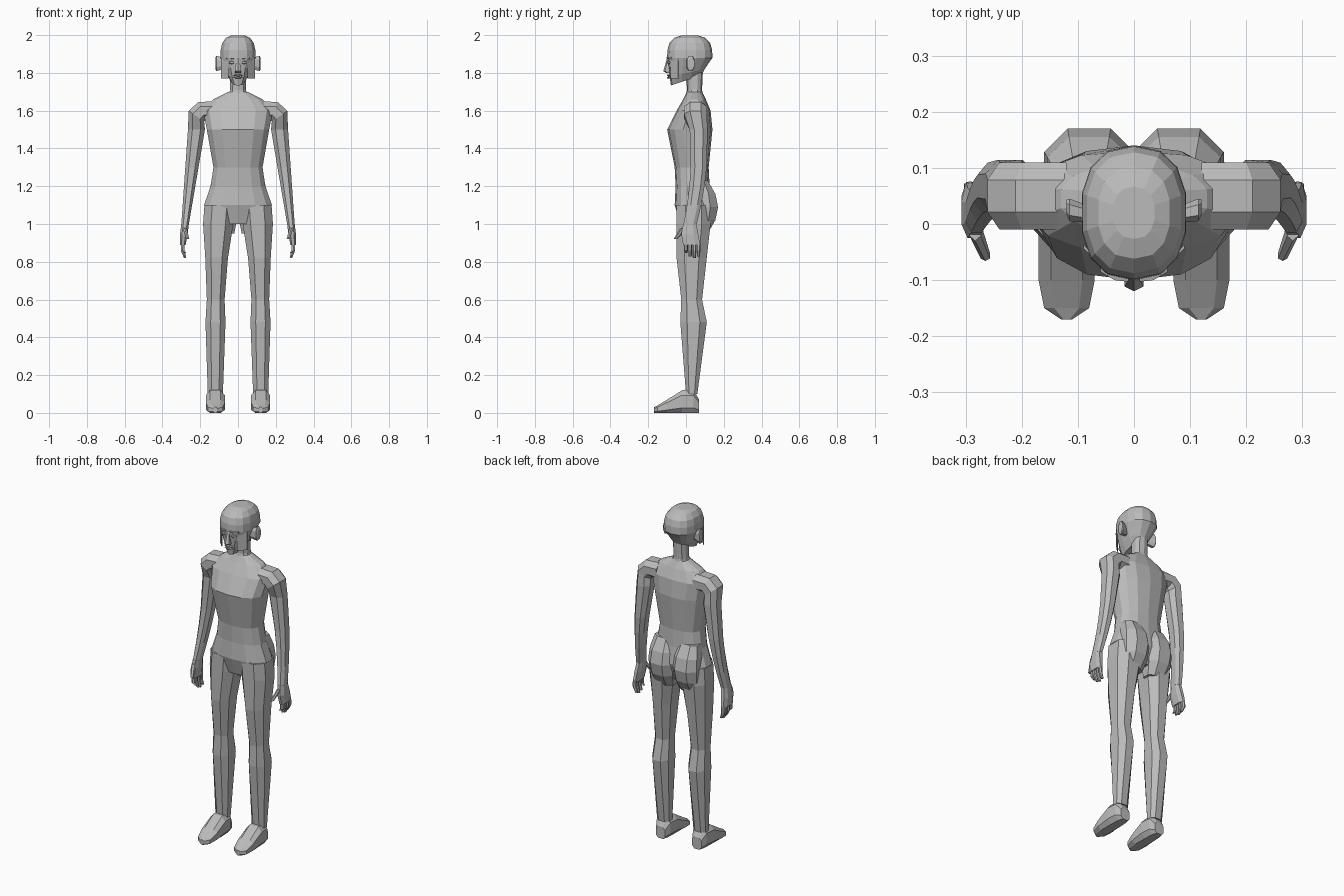
import bpy
import bmesh
from math import cos, sin, pi, radians
from mathutils import Vector

cube = bpy.data.objects.get("Cube")
if cube:
    bpy.data.objects.remove(cube, do_unlink=True)

grey = (0.5, 0.5, 0.5, 1)
skin = bpy.data.materials.new("plain grey")
skin.use_nodes = True
skin.diffuse_color = grey
skin.node_tree.nodes["Principled BSDF"].inputs["Base Color"].default_value = grey


def signed_power(value, exponent):
    return abs(value) ** exponent * (1 if value > 0 else -1)


def outline(sides, power):
    """Unit rounded-box outline whose extents are exactly one."""
    angles = [2 * pi * (i + 0.5) / sides for i in range(sides)]
    across = [signed_power(cos(a), 2 / power) for a in angles]
    along = [signed_power(sin(a), 2 / power) for a in angles]
    return [(p / max(across), q / max(along)) for p, q in zip(across, along)]


def loft(name, rings, sides=8, power=2.4, mirror=True):
    """Skin a row of rings, each a centre and two half-axis vectors."""
    bm = bmesh.new()
    shape = outline(sides, power)
    loops = []
    for centre, across, along in rings:
        centre, across, along = Vector(centre), Vector(across), Vector(along)
        loops.append([bm.verts.new(centre + across * p + along * q) for p, q in shape])
    for low, high in zip(loops, loops[1:]):
        for i in range(sides):
            j = (i + 1) % sides
            bm.faces.new((low[i], low[j], high[j], high[i]))
    bm.faces.new(loops[0])
    bm.faces.new(loops[-1])
    bmesh.ops.recalc_face_normals(bm, faces=bm.faces)
    mesh = bpy.data.meshes.new(name)
    bm.to_mesh(mesh)
    bm.free()
    mesh.materials.append(skin)
    obj = bpy.data.objects.new(name, mesh)
    bpy.context.collection.objects.link(obj)
    if mirror:
        obj.modifiers.new("Mirror", "MIRROR")


def level(x, y, z, width, depth, slope=0):
    """Level ring, optionally rising towards the back."""
    return (x, y, z), (width, 0, 0), (0, depth, depth * slope)


def upright(x, y, z, width, height):
    """Ring facing front to back."""
    return (x, y, z), (width, 0, 0), (0, 0, height)


def sideways(x, y, z, depth, height):
    """Ring facing left to right."""
    return (x, y, z), (0, depth, 0), (0, 0, height)


def rolled(x, y, z, radius, depth, angle):
    """Ring rolled around the y axis, for the bend of the shoulder."""
    a = radians(angle)
    return (x, y, z), (radius * cos(a), 0, radius * sin(a)), (0, depth, 0)


# Trunk from pelvis to collar
trunk = [(1, .04, .1, .07), (1.1, .04, .18, .1), (1.2, .035, .145, .09),
         (1.3, .03, .13, .09), (1.5, .02, .165, .12), (1.6, .04, .185, .09),
         (1.66, .045, .13, .06), (1.7, .045, .05, .04)]
loft("torso", [level(0, y, z, width, depth) for z, y, width, depth in trunk],
     sides=14, mirror=False)

# Rounded seat: a bulge that swells and fades with height
seat = []
for step in range(5):
    swell = sin(pi * (step + 1) / 6)
    seat.append(level(.08, .06 + .03 * swell, .95 + step * .07, .04 + .04 * swell, .08 * swell))
loft("buttock", seat)

# Legs lean inwards near the hip
leg = [(.1, .03, .04, .03), (.48, .04, .053, .07), (.6, .03, .047, .055),
       (.82, .03, .06, .08), (1, .04, .08, .09), (1.1, .04, .08, .09)]
loft("leg", [level(.12 - z ** 4 / 66, y, z, width, depth) for z, y, width, depth in leg])

# Feet, heel to toe
foot = [(.07, .07, .03), (.04, .12, .045), (-.02, .12, .05),
        (-.1, .07, .05), (-.15, .04, .04), (-.17, .03, .01)]
loft("foot", [upright(.12, y, height / 2, width, height / 2) for y, height, width in foot],
     power=3)

# Arms: a bent shoulder, then an even taper to the wrist
arm = [rolled(x, .05, z, .05, .06, angle)
       for x, z, angle in ((.12, 1.6, 90), (.19, 1.6, 65), (.22, 1.57, 35))]
for z in (1.5, 1.3, 1.2, 1.1, 1):
    arm.append(level(.4 - .12 * z, .07 - .3 * (z - 1.4) ** 2, z, z / 20 - .03, z / 40 + .01))
loft("arm", arm)

# Hands
wrist, knuckle = 1, .89
loft("palm", [level(.28, .02, wrist, .02, .035),
              level(.287, .02, (wrist + knuckle) / 2, .02, .045),
              level(.292, .03, knuckle, .015, .045)])
for finger in range(4):
    y = finger * .022
    loft("finger", [level(.292, y, knuckle + .01, .01, .01),
                    level(.293, y, knuckle - .03, .01, .01),
                    level(.28, y, .82 + (finger - 2) ** 2 / 150, .006, .008)], sides=6)
loft("thumb", [level(.283, -.01, wrist - .02, .01, .02),
               level(.265, -.056, wrist - .08, .008, .01)], sides=6)

# Neck
loft("neck", [level(0, .045, 1.66, .058, .05), level(0, .045, 1.71, .042, .04),
              level(0, .045, 1.82, .04, .045)], sides=10, mirror=False)

# Head: a jaw that widens and levels out, under a domed skull
head = []
temple, skull_width, skull_depth = 1.88, .093, .12
for step in range(3):
    t = step / 3
    head.append(level(0, .02 * t, temple - .12 * (1 - t), .036 + .055 * t ** .7,
                      .08 + .04 * t, (1 - t) / 3))
for t in (0, .35, .65, .88, .98):
    dome = (1 - t ** 3) ** (1 / 3)
    head.append(level(0, .02, temple + skull_depth * t, skull_width * dome, skull_depth * dome))
loft("head", head, sides=14, mirror=False)

# Face
loft("nose", [level(0, -.09, 1.8, .015, .015), level(0, -.1, 1.81, .017, .02),
              level(0, -.09, temple, .007, .01)], sides=6, mirror=False)
for name, z in (("lower_lip", 1.775), ("upper_lip", 1.787)):
    loft(name, [sideways(0, -.09, z, .01, .006), sideways(.025, -.08, z, .01, .002)], sides=6)
loft("brow", [sideways(.01, -.093, temple, .01, .006), sideways(.035, -.09, temple, .01, .006),
              sideways(.06, -.075, temple, .01, .006)], sides=6)
loft("eye", [sideways(.02, -.09, 1.855, .008, .003), sideways(.033, -.09, 1.855, .008, .01),
             sideways(.05, -.08, 1.855, .008, .003)], sides=6)

# Flat upright panels beside the cheeks
loft("cheek_panel", [sideways(.05, -.08, 1.825, .003, .055),
                     sideways(.09, -.04, 1.825, .003, .055)], sides=4)

# Ears flare outwards
loft("ear", [sideways(.07, .015, 1.85, .014, .03), sideways(.115, .025, 1.85, .02, .04),
             sideways(.12, .03, 1.85, .014, .03)])
